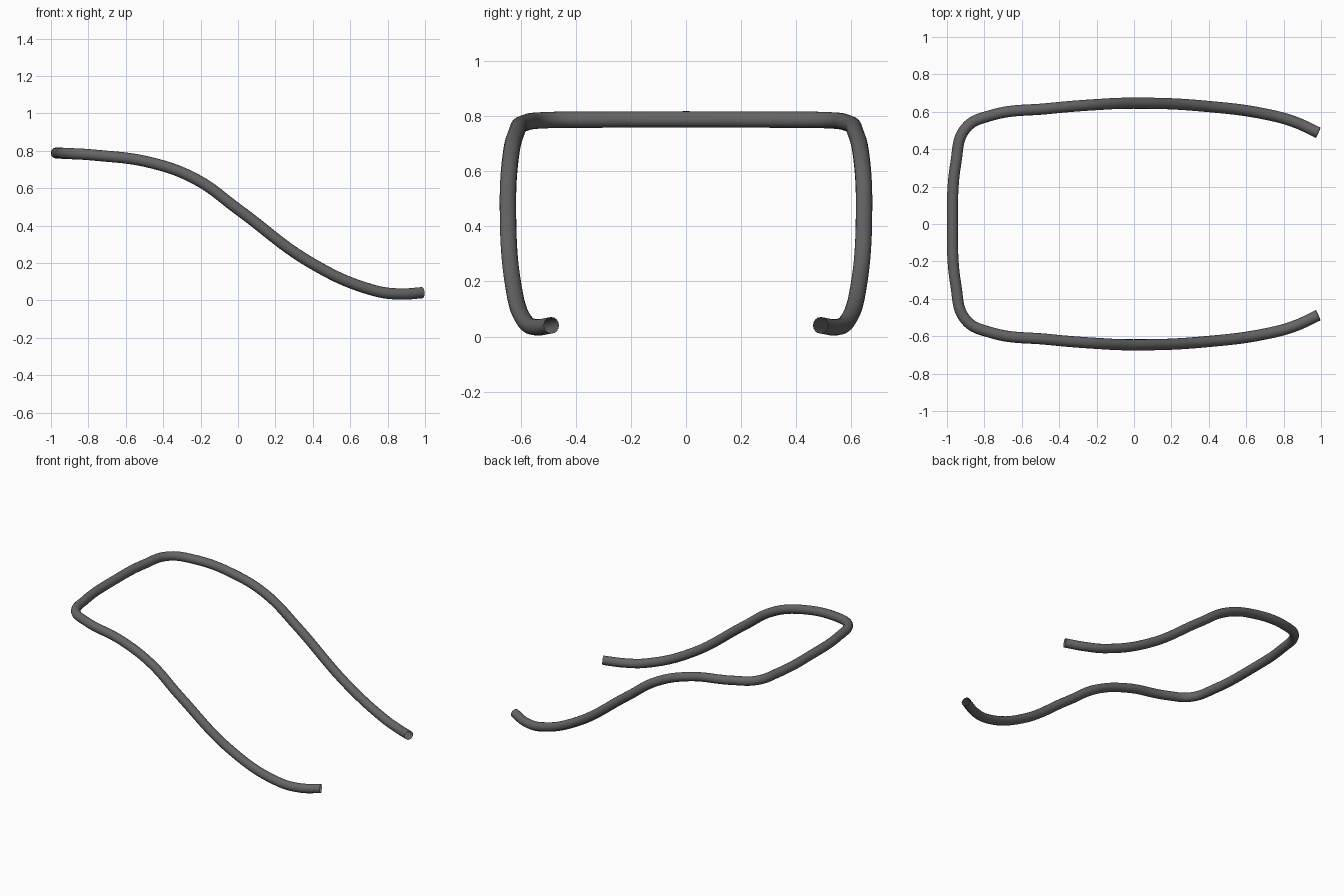
import bpy

if "Cube" in bpy.data.objects:
    bpy.data.objects.remove(bpy.data.objects["Cube"], do_unlink=True)

RADIUS = 0.03

# Dark grey tube material
grey = bpy.data.materials.new("dark_grey")
grey.use_nodes = True
colour = (0.13, 0.13, 0.13, 1)
grey.diffuse_color = colour
grey.node_tree.nodes["Principled BSDF"].inputs["Base Color"].default_value = colour

# Centre line of one arm, from the open tip to the middle of the crossbar
arm = [
    (0.985, 0.488, 0.041), (0.86, 0.545, 0.034), (0.72, 0.584, 0.055),
    (0.4, 0.628, 0.195), (0.0, 0.646, 0.487), (-0.22, 0.637, 0.645),
    (-0.46, 0.617, 0.735), (-0.77, 0.579, 0.777), (-0.9, 0.512, 0.785),
    (-0.952, 0.33, 0.787), (-0.97, 0.0, 0.788),
]
path = arm + [(x, -y, z) for x, y, z in reversed(arm[:-1])]

# Bent tube, open at both ends
curve = bpy.data.curves.new("bent_tube", "CURVE")
curve.dimensions = "3D"
curve.bevel_depth = RADIUS
curve.bevel_resolution = 6
curve.resolution_u = 10
curve.use_fill_caps = False
spline = curve.splines.new("BEZIER")
spline.bezier_points.add(len(path) - 1)
for point, co in zip(spline.bezier_points, path):
    point.co = co
    point.handle_left_type = point.handle_right_type = "AUTO"
curve.materials.append(grey)

tube = bpy.data.objects.new("bent_tube", curve)
bpy.context.collection.objects.link(tube)
bpy.ops.object.select_all(action="DESELECT")
tube.select_set(True)
bpy.context.view_layer.objects.active = tube
bpy.ops.object.convert(target="MESH")
bpy.ops.object.shade_smooth()
